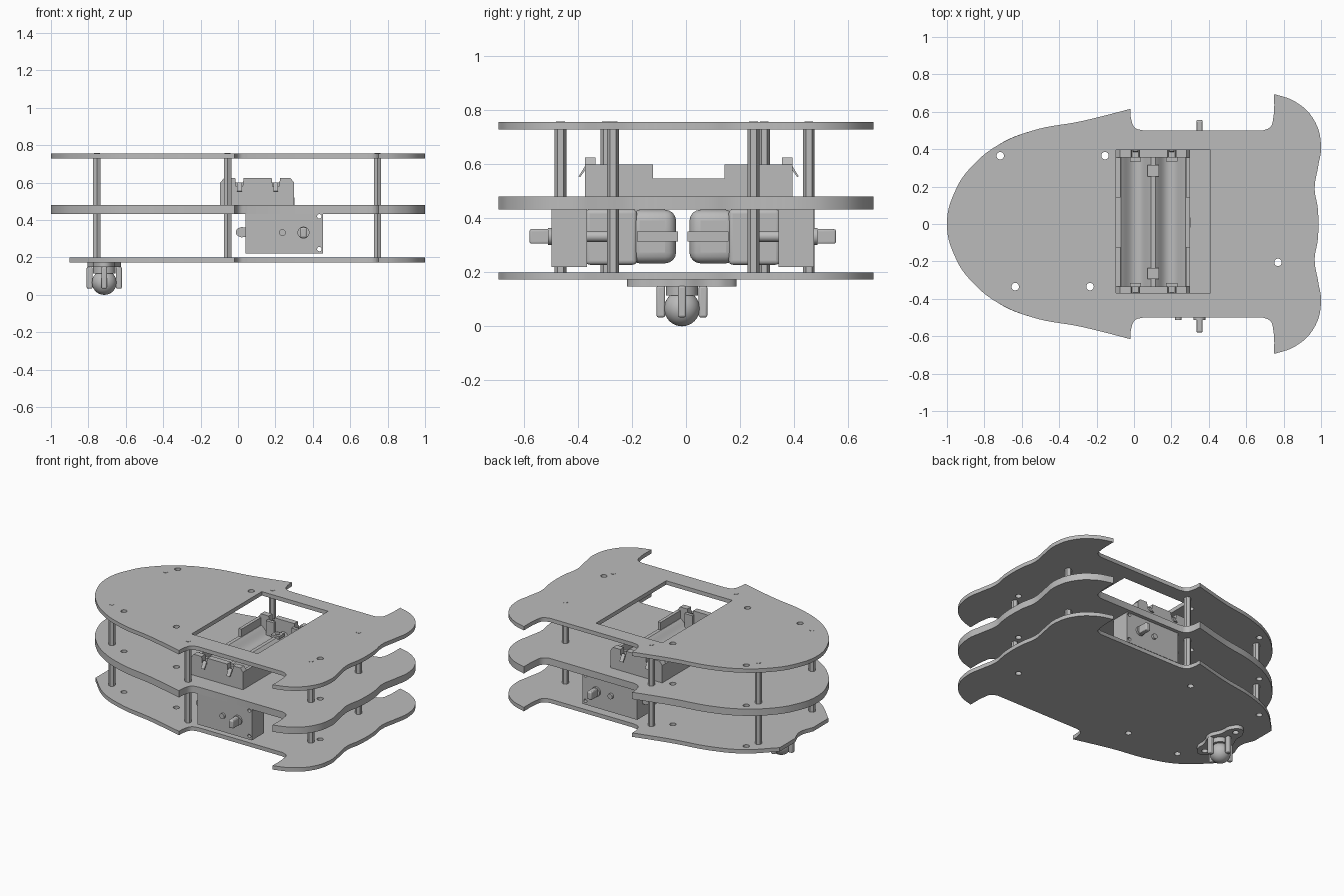
import bpy, bmesh, math
from mathutils import Matrix, Vector

if "Cube" in bpy.data.objects:
    bpy.data.objects.remove(bpy.data.objects["Cube"])

grey = bpy.data.materials.new("plain_grey")
grey.use_nodes = True
grey.diffuse_color = (0.5, 0.5, 0.5, 1)
grey.node_tree.nodes["Principled BSDF"].inputs["Base Color"].default_value = (0.5, 0.5, 0.5, 1)
parts = []

# Local profile axes mapped to world for each extrusion direction
FRAMES = {
    "z": Matrix.Identity(4),
    "y": Matrix(((1, 0, 0, 0), (0, 0, -1, 0), (0, 1, 0, 0), (0, 0, 0, 1))),
    "x": Matrix(((0, 0, 1, 0), (1, 0, 0, 0), (0, 1, 0, 0), (0, 0, 0, 1))),
}


def add_object(name, mesh):
    mesh.materials.clear()
    mesh.materials.append(grey)
    obj = bpy.data.objects.new(name, mesh)
    bpy.context.collection.objects.link(obj)
    parts.append(obj)
    return obj


def prism(name, loops, lo, hi, axis="z"):
    """Extrude closed loops (outer, then holes). A third item 1 marks a smooth point."""
    curve = bpy.data.curves.new(name, "CURVE")
    curve.dimensions, curve.fill_mode = "2D", "BOTH"
    curve.extrude, curve.resolution_u = (hi - lo) / 2, 8
    for loop in loops:
        spline = curve.splines.new("BEZIER")
        spline.bezier_points.add(len(loop) - 1)
        spline.use_cyclic_u = True
        for point, p in zip(spline.bezier_points, loop):
            point.co = (p[0], p[1], 0)
            kind = "AUTO" if len(p) > 2 else "VECTOR"
            point.handle_left_type = point.handle_right_type = kind
    temp = bpy.data.objects.new("temp", curve)
    bpy.context.collection.objects.link(temp)
    bpy.context.view_layer.update()
    graph = bpy.context.evaluated_depsgraph_get()
    mesh = bpy.data.meshes.new_from_object(temp.evaluated_get(graph))
    bpy.data.objects.remove(temp)
    middle = (lo + hi) / 2
    bm = bmesh.new()
    bm.from_mesh(mesh)
    bmesh.ops.remove_doubles(bm, verts=bm.verts, dist=0.0001)
    shift = Matrix.Translation((0, 0, -middle if axis == "y" else middle))
    bm.transform(FRAMES[axis] @ shift)
    bmesh.ops.recalc_face_normals(bm, faces=bm.faces)
    bm.to_mesh(mesh)
    bm.free()
    return add_object(name, mesh)


def circle(x, y, r):
    return [(x + r, y, 1), (x, y + r, 1), (x - r, y, 1), (x, y - r, 1)]


def rect(x0, x1, y0, y1):
    return [(x0, y0), (x1, y0), (x1, y1), (x0, y1)]


def box(name, x0, x1, y0, y1, z0, z1, bevel=0):
    obj = prism(name, [rect(x0, x1, y0, y1)], z0, z1)
    if bevel:
        mod = obj.modifiers.new("rounding", "BEVEL")
        mod.width, mod.segments = bevel, 4
    return obj


def rod(name, start, end, r, sides=24):
    a, b = Vector(start), Vector(end)
    bm = bmesh.new()
    turn = (b - a).to_track_quat("Z", "Y").to_matrix().to_4x4()
    bmesh.ops.create_cone(bm, cap_ends=True, segments=sides, radius1=r, radius2=r,
                          depth=(b - a).length, matrix=Matrix.Translation((a + b) / 2) @ turn)
    mesh = bpy.data.meshes.new(name)
    bm.to_mesh(mesh)
    bm.free()
    return add_object(name, mesh)


# Chassis plates: one half outline, mirrored in y
side = [(-0.95, 0.19, 1), (-0.87, 0.305, 1), (-0.73, 0.42, 1), (-0.54, 0.5, 1),
        (-0.28, 0.55, 1), (-0.02, 0.615), (-0.015, 0.56, 1), (0.005, 0.515, 1),
        (0.05, 0.5), (0.69, 0.5), (0.73, 0.52, 1), (0.745, 0.57, 1), (0.75, 0.695),
        (0.86, 0.655, 1), (0.96, 0.56, 1), (1.0, 0.42, 1), (0.985, 0.31, 1),
        (0.966, 0.19, 1), (0.983, 0.08, 1)]
mirrored = [(p[0], -p[1]) + p[2:] for p in reversed(side)]
outline = [(-1.0, 0, 1)] + side + mirrored
short_nose = [(-0.9, 0.1), (-0.9, 0.265)]
bottom_outline = ([(-0.87, 0, 1)] + short_nose + side[2:] + mirrored[:-2]
                  + [(x, -y) for x, y in reversed(short_nose)])
holes = [circle(x, y, 0.02) for x, y in
         [(-0.715, 0.365), (-0.155, 0.365), (-0.635, -0.335), (-0.235, -0.335), (0.77, -0.205)]]
prism("top_plate", [outline, rect(-0.095, 0.41, -0.37, 0.395)] + holes, 0.73, 0.757)
prism("middle_plate", [outline] + holes, 0.433, 0.48)
prism("bottom_plate", [bottom_outline] + holes, 0.173, 0.2)

# Hexagonal standoffs on both levels
for x, y in [(-0.755, 0.29), (-0.755, -0.295), (-0.055, 0.455), (-0.055, -0.465),
             (0.745, 0.25), (0.745, -0.27)]:
    rod("lower_standoff", (x, y, 0.2), (x, y, 0.433), 0.022, 6)
    rod("upper_standoff", (x, y, 0.48), (x, y, 0.73), 0.022, 6)
    rod("standoff_screw", (x, y, 0.755), (x, y, 0.759), 0.016)

# Pair of right-angle gear motors
for s, label in ((-1, "front"), (1, "back")):
    def across(d):
        return -0.012 + s * d

    def span(a, b):
        return sorted((across(a), across(b)))

    prism(label + "_gearbox", [rect(0.04, 0.455, 0.22, 0.438), circle(0.435, 0.42, 0.012),
                               circle(0.435, 0.245, 0.012)], *span(0.355, 0.487), "y")
    prism(label + "_gearbox_tab", [[(0.04, 0.31), (0.04, 0.36), (0.01, 0.36, 1),
                                    (-0.012, 0.335, 1), (0.01, 0.31, 1)]], *span(0.4, 0.43), "y")
    box(label + "_motor_collar", 0.06, 0.23, *span(0.17, 0.36), 0.228, 0.433, 0.015)
    box(label + "_motor_can", 0.065, 0.225, *span(0.025, 0.2), 0.233, 0.432, 0.04)
    box(label + "_motor_strap", 0.05, 0.24, *span(0.018, 0.17), 0.315, 0.352)
    rod(label + "_axle", (0.35, across(0.28), 0.333), (0.35, across(0.49), 0.333), 0.02)
    rod(label + "_axle_collar", (0.35, across(0.48), 0.333), (0.35, across(0.5), 0.333), 0.032)
    box(label + "_axle_flat", 0.333, 0.367, *span(0.49, 0.568), 0.306, 0.36, 0.008)
    rod(label + "_peg", (0.237, across(0.48), 0.333), (0.237, across(0.502), 0.333), 0.018)

# Battery holder with two troughs
prism("battery_tray", [[(-0.095, 0.48), (0.3, 0.48), (0.3, 0.547), (0.275, 0.547),
                        (0.19, 0.492, 1), (0.115, 0.547), (0.09, 0.547), (0.015, 0.492, 1),
                        (-0.07, 0.547), (-0.095, 0.547)]], -0.35, 0.37, "y")
for s, label in ((-1, "front"), (1, "back")):
    def y_span(a, b):
        return sorted((0.01 + s * a, 0.01 + s * b))

    prism(label + "_tray_end", [[(-0.095, 0.48), (0.3, 0.48), (0.3, 0.6), (0.28, 0.625),
                                 (0.225, 0.625), (0.22, 0.58), (0.185, 0.58), (0.18, 0.625),
                                 (0.03, 0.625), (0.025, 0.58), (-0.01, 0.58), (-0.015, 0.625),
                                 (-0.075, 0.625), (-0.095, 0.6)]], *y_span(0.345, 0.385), "y")
    for x in (-0.095, 0.278):
        box(label + "_tray_wall", x, x + 0.022, *y_span(0.132, 0.35), 0.54, 0.6)
    box(label + "_tray_post", 0.072, 0.133, *y_span(0.245, 0.305), 0.54, 0.56)
    rod(label + "_tray_screw", (0.102, 0.01 + s * 0.275, 0.56),
        (0.102, 0.01 + s * 0.275, 0.565), 0.016)
    for x in (0.008, 0.202):
        box(label + "_contact", x - 0.03, x + 0.03, *y_span(0.325, 0.347), 0.5, 0.6)
        prism(label + "_contact_spring",
              [[(0.01 + s * d, z) for d, z in
                ((0.38, 0.6), (0.408, 0.555), (0.402, 0.553), (0.375, 0.59))]],
              x - 0.013, x + 0.013, "x")
box("tray_latch", 0.295, 0.303, -0.02, 0.035, 0.48, 0.52)

# Ball caster under the nose
cx, cy = -0.715, -0.015
flange = [(cx - 0.09, cy, 1), (cx - 0.06, cy + 0.085, 1), (cx - 0.05, cy + 0.16, 1),
          (cx, cy + 0.203, 1), (cx + 0.05, cy + 0.16, 1), (cx + 0.06, cy + 0.085, 1),
          (cx + 0.09, cy, 1), (cx + 0.06, cy - 0.085, 1), (cx + 0.05, cy - 0.16, 1),
          (cx, cy - 0.203, 1), (cx - 0.05, cy - 0.16, 1), (cx - 0.06, cy - 0.085, 1)]
prism("caster_flange", [flange, circle(cx, cy + 0.15, 0.02), circle(cx, cy - 0.15, 0.02)],
      0.148, 0.174)
rod("caster_cup", (cx, cy, 0.115), (cx, cy, 0.15), 0.06)
for i in range(4):
    prong = box("caster_prong", 0.062, 0.094, -0.015, 0.015, 0.033, 0.15, 0.008)
    prong.matrix_world = Matrix.Translation((cx, cy, 0)) @ Matrix.Rotation(i * math.pi / 2, 4, "Z")
bm = bmesh.new()
bmesh.ops.create_uvsphere(bm, u_segments=32, v_segments=16, radius=0.066,
                          matrix=Matrix.Translation((cx, cy, 0.066)))
ball = bpy.data.meshes.new("caster_ball")
bm.to_mesh(ball)
bm.free()
add_object("caster_ball", ball)

# Smooth curved sides, keep hard edges
bpy.ops.object.select_all(action="DESELECT")
for obj in parts:
    obj.select_set(True)
bpy.context.view_layer.objects.active = parts[0]
bpy.ops.object.shade_smooth_by_angle(angle=math.radians(30))
